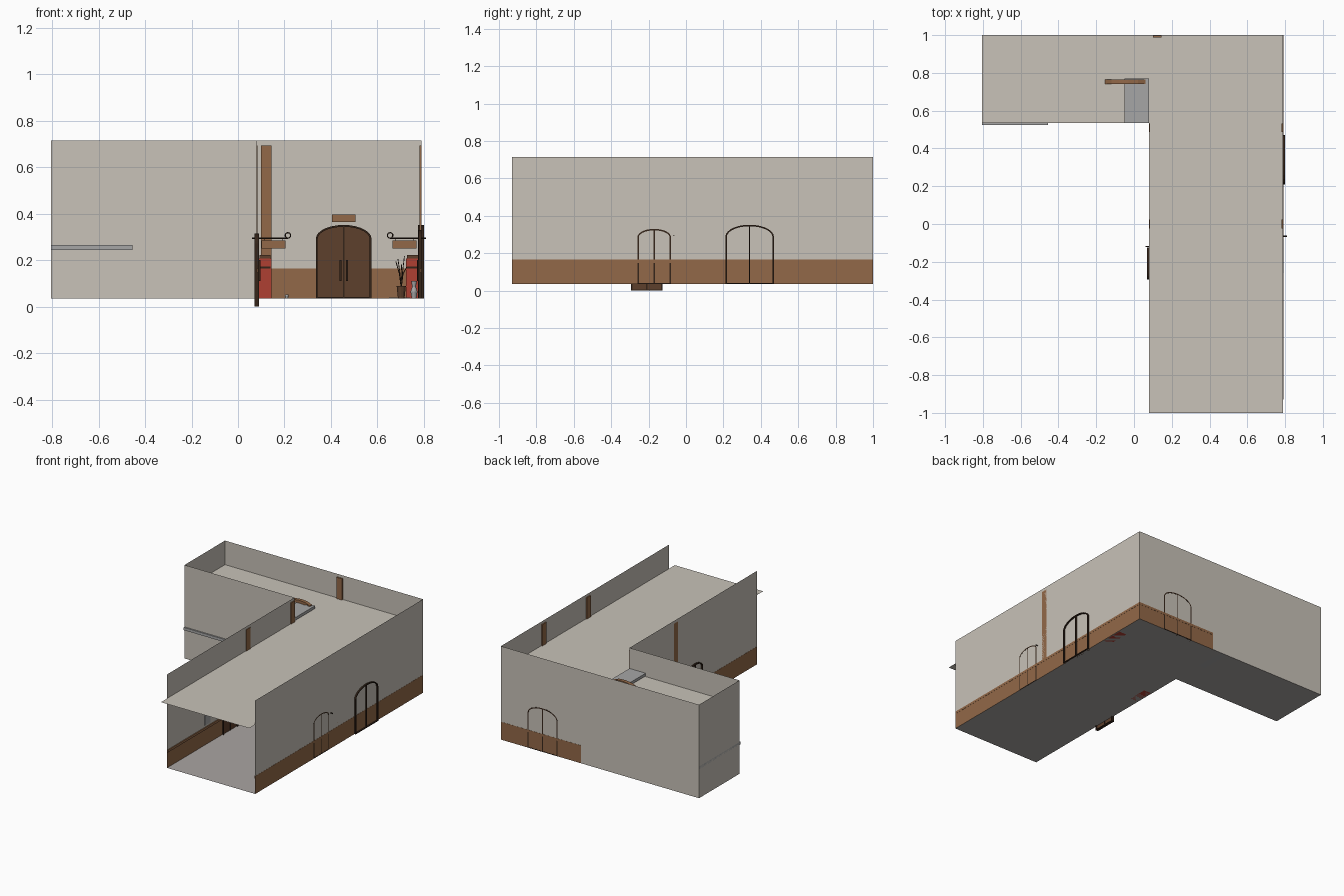
import bpy, bmesh, math
from mathutils import Matrix, Vector

if "Cube" in bpy.data.objects:
    bpy.data.objects.remove(bpy.data.objects["Cube"])


def material(name, rgb):
    m = bpy.data.materials.new(name)
    m.diffuse_color = (*rgb, 1)
    m.use_nodes = True
    m.node_tree.nodes["Principled BSDF"].inputs["Base Color"].default_value = m.diffuse_color
    return m


PLASTER = material("plaster", (0.58, 0.54, 0.48))
WOOD = material("wood", (0.29, 0.14, 0.065))
DOOR = material("dark wood", (0.11, 0.05, 0.025))
IRON = material("dark frame", (0.035, 0.018, 0.01))
RED = material("red", (0.43, 0.05, 0.032))
STONE = material("grey stone", (0.38, 0.38, 0.38))
FLOOR = material("floor", (0.40, 0.375, 0.36))

X0, X1, XL = 0.08, 0.79, -0.805      # corridor walls, far end of side arm
YF, YB, YA = -0.93, 1.0, 0.535       # front end, back wall, side arm front wall
Z0, ZW, ZC, ZT = 0.035, 0.165, 0.54, 0.715
ID = Matrix.Identity(4)


def finish(name, bm, mats, mat=ID):
    bm.transform(mat)
    me = bpy.data.meshes.new(name)
    bm.to_mesh(me)
    bm.free()
    for m in mats:
        me.materials.append(m)
    ob = bpy.data.objects.new(name, me)
    bpy.context.collection.objects.link(ob)
    return ob


def box(name, lo, hi, m, mat=ID):
    bm = bmesh.new()
    lo, hi = Vector(lo), Vector(hi)
    bmesh.ops.create_cube(bm, size=1, matrix=Matrix.Translation((lo + hi) / 2) @ Matrix.Diagonal((*(hi - lo), 1)))
    return finish(name, bm, [m], mat)


def sheet(name, pts, z, m):
    bm = bmesh.new()
    bm.faces.new([bm.verts.new((x, y, z)) for x, y in pts])
    return finish(name, bm, [m])


def wall(name, a, b, panelled):
    # wall sheet; lower band becomes wood where panelled
    bm = bmesh.new()
    rows = [[bm.verts.new((*p, z)) for p in (a, b)] for z in (Z0, ZW, ZT)]
    for i in range(2):
        f = bm.faces.new((rows[i][0], rows[i][1], rows[i + 1][1], rows[i + 1][0]))
        f.material_index = 1 if panelled and f.calc_center_median().z < ZW else 0
    return finish(name, bm, [PLASTER, WOOD])


def tube(name, pts, r, m, mat=ID, sides=6):
    cu = bpy.data.curves.new(name, 'CURVE')
    cu.dimensions = '3D'
    cu.bevel_depth, cu.bevel_resolution, cu.use_fill_caps = r, max(0, sides // 2 - 2), True
    sp = cu.splines.new('POLY')
    sp.points.add(len(pts) - 1)
    for p, co in zip(sp.points, pts):
        p.co = (*(mat @ Vector(co)), 1)
    cu.materials.append(m)
    ob = bpy.data.objects.new(name, cu)
    bpy.context.collection.objects.link(ob)


def lathe(name, profile, at, m, n=12):
    bm = bmesh.new()
    rings = [[bm.verts.new((at[0] + r * math.cos(2 * math.pi * i / n), at[1] + r * math.sin(2 * math.pi * i / n), z))
              for i in range(n)] for r, z in profile]
    for a, b in zip(rings, rings[1:]):
        for i in range(n):
            bm.faces.new((a[i], a[(i + 1) % n], b[(i + 1) % n], b[i]))
    bm.faces.new(rings[0][::-1])
    bm.faces.new(rings[-1])
    return finish(name, bm, [m])


def arch(w, z0, spring, top, n=14):
    pts = [(-w, z0)]
    pts += [(-w * math.cos(math.pi * i / n), spring + (top - spring) * math.sin(math.pi * i / n)) for i in range(n + 1)]
    return pts + [(w, z0)]


def place(x, y, deg):
    return Matrix.Translation((x, y, 0)) @ Matrix.Rotation(math.radians(deg), 4, 'Z')


def door(name, mat, w, z0, top, front, back):
    # local -y faces the room
    spring, t = top - 0.5 * w, 0.008
    outer, inner = arch(w, z0, spring, top), arch(w - t, z0, spring, top - t)
    bm = bmesh.new()
    grid = [[bm.verts.new((u, y, z)) for u, z in loop]
            for loop, y in ((outer, front), (outer, back), (inner, back), (inner, front))]
    for k in range(4):
        a, b = grid[k], grid[(k + 1) % 4]
        for i in range(len(a) - 1):
            bm.faces.new((a[i], a[i + 1], b[i + 1], b[i]))
    for i in (0, -1):
        bm.faces.new([g[i] for g in grid])
    bmesh.ops.recalc_face_normals(bm, faces=bm.faces)
    finish(name + "_frame", bm, [IRON], mat)
    bm = bmesh.new()
    f = bm.faces.new([bm.verts.new((u, front + 0.007, z)) for u, z in inner])
    ext = bmesh.ops.extrude_face_region(bm, geom=[f])
    bmesh.ops.translate(bm, vec=(0, -0.002 - front - 0.007, 0), verts=[v for v in ext['geom'] if isinstance(v, bmesh.types.BMVert)])
    bmesh.ops.recalc_face_normals(bm, faces=bm.faces)
    finish(name + "_leaves", bm, [DOOR], mat)
    box(name + "_middle", (-0.003, front + 0.003, z0), (0.003, back, top - t), IRON, mat)
    box(name + "_sill", (-w, front, z0), (w, back, z0 + 0.006), IRON, mat)
    for s in (-1, 1):
        box(name + "_handle", (s * 0.014 - 0.004, front - 0.006, 0.11), (s * 0.014 + 0.004, front + 0.008, 0.2), IRON, mat)


# shell: floor, ceiling and walls
L = lambda y: [(X0, y), (X1, y), (X1, YB), (XL, YB), (XL, YA), (X0, YA)]
sheet("floor", L(YF), Z0, FLOOR)
sheet("ceiling", L(-1.0), ZC, PLASTER)
wall("right_wall", (X1, YF), (X1, YB), True)
wall("left_wall", (X0, YF), (X0, YA), True)
wall("back_wall", (0.145, YB), (X1, YB), True)
wall("back_wall_arm", (XL, YB), (0.145, YB), False)
wall("arm_front_wall", (XL, YA), (X0, YA), False)
wall("arm_end_wall", (XL, YA), (XL, YB), False)

# panel cap rails
box("right_cap_rail", (X1 - 0.006, YF, 0.148), (X1 + 0.001, YB, ZW), WOOD)
box("left_cap_rail", (X0 - 0.001, YF, 0.148), (X0 + 0.006, YA, ZW), WOOD)
box("back_cap_rail", (0.145, YB - 0.006, 0.148), (X1, YB + 0.001, ZW), WOOD)

# upright timber posts
for y in (0.0, 0.51):
    box("right_post", (X1 - 0.008, y - 0.023, ZW), (X1, y + 0.023, 0.695), WOOD)
    box("left_post", (X0, y - 0.023, ZW), (X0 + 0.005, y + 0.023, 0.695), WOOD)
box("back_post", (0.1, YB - 0.012, Z0), (0.145, YB - 0.002, 0.695), WOOD)

# arched doors
door("back_door", place(0.455, YB, 0), 0.12, Z0, 0.352, -0.016, 0.0005)
door("right_door", place(X1, 0.34, -90), 0.13, Z0, 0.352, -0.014, 0.01)
door("right_small_door", place(X1, -0.17, -90), 0.09, Z0, 0.33, -0.012, 0.0006)
door("left_door", place(X0, -0.21, 90), 0.085, 0.0, 0.315, -0.01, 0.01)
box("back_door_sign", (0.405, 0.985, 0.365), (0.505, 0.997, 0.397), WOOD)
box("notice", (0.595, 0.994, 0.19), (0.65, 0.998, 0.265), PLASTER)
box("left_notice", (X0 + 0.001, -0.5, 0.18), (X0 + 0.005, -0.44, 0.25), STONE)

# hanging signs on curled iron brackets
for name, mat in (("left", place(X0, -0.12, 90)), ("right", place(X1, -0.065, -90))):
    curl = [(0, -0.135 + 0.012 * math.sin(a), 0.307 - 0.012 * math.cos(a)) for a in (-i * math.pi / 5 for i in range(10))]
    tube(name + "_bracket", [(0, 0.02, 0.295), (0, -0.135, 0.295)] + curl, 0.003, IRON, mat)
    box(name + "_hanging_sign", (-0.006, -0.125, 0.25), (0.006, -0.022, 0.285), WOOD, mat)
    for y in (-0.11, -0.035):
        tube(name + "_sign_link", [(0, y, 0.284), (0, y, 0.295)], 0.0015, IRON, mat, 4)

# red cabinets against the walls
for name, lo, hi in (("left", (X0 + 0.008, 0.12), (0.145, 0.28)), ("right", (0.723, 0.62), (X1 - 0.008, 0.78))):
    box(name + "_red_cabinet", (*lo, Z0), (*hi, 0.208), RED)
    box(name + "_cabinet_top", (lo[0] + 0.004, lo[1] + 0.005, 0.208), (hi[0] - 0.004, hi[1] - 0.005, 0.222), DOOR)
    box(name + "_cabinet_band", (lo[0] + 0.004, lo[1] - 0.003, 0.165), (hi[0] - 0.004, lo[1], 0.172), IRON)

# potted plant, vase and small floor pieces
lathe("plant_pot", [(0.014, Z0), (0.02, 0.09), (0.016, 0.09), (0.015, 0.08)], (0.703, 0.5), DOOR)
for i in range(5):
    a = i * 2 * math.pi / 5 + 0.3
    c, s = math.cos(a), math.sin(a)
    tube("plant_branch", [(0.703, 0.5, 0.08), (0.703 + 0.008 * c, 0.5 + 0.008 * s, 0.14),
                          (0.703 + 0.024 * c, 0.5 + 0.024 * s, 0.17 + 0.012 * i)], 0.002, IRON, ID, 4)
lathe("vase", [(0.01, Z0), (0.015, 0.065), (0.008, 0.085), (0.012, 0.11)], (0.758, 0.57), STONE)
lathe("small_bowl", [(0.005, Z0), (0.008, 0.045), (0.006, 0.053)], (0.21, 0.6), STONE)
box("floor_mat", (0.65, 0.56, Z0), (0.74, 0.61, 0.04), STONE)

# return staircase in the side arm
YM = 0.77
box("middle_landing", (XL, 0.525, 0.245), (-0.455, YB - 0.003, 0.265), STONE)
box("upper_landing", (-0.05, YA, 0.545), (X0, YM, 0.565), STONE)
N = 10
for i in range(N):
    d, h = 0.535 / N, 0.23 / N
    x, z = X0 - i * d, Z0 + (i + 1) * h
    box("lower_step", (x - d, YM, z - h), (x, YB - 0.003, z), STONE)
    d, h = 0.405 / N, 0.3 / N
    x, z = -0.455 + i * d, 0.265 + (i + 1) * h
    if i < N - 1:
        box("upper_step", (x, YA + 0.002, z - h), (x + d, YM, z), STONE)

# curved handrail beside the upper flight
path = [(-0.47, 0.31), (-0.16, 0.535), (-0.12, 0.567), (-0.08, 0.582), (-0.03, 0.588), (0.02, 0.585), (0.06, 0.57), (0.06, 0.54)]
bm = bmesh.new()
rows = []
for x, z in path:
    dz, dx = (-0.02, 0) if x < 0.05 else (0, -0.02)
    rows.append([bm.verts.new(c) for c in ((x, 0.74, z), (x, 0.765, z), (x + dx, 0.765, z + dz), (x + dx, 0.74, z + dz))])
for a, b in zip(rows, rows[1:]):
    for i in range(4):
        bm.faces.new((a[i], a[(i + 1) % 4], b[(i + 1) % 4], b[i]))
bm.faces.new(rows[0][::-1])
bm.faces.new(rows[-1])
bmesh.ops.recalc_face_normals(bm, faces=bm.faces)
finish("stair_handrail", bm, [WOOD])
